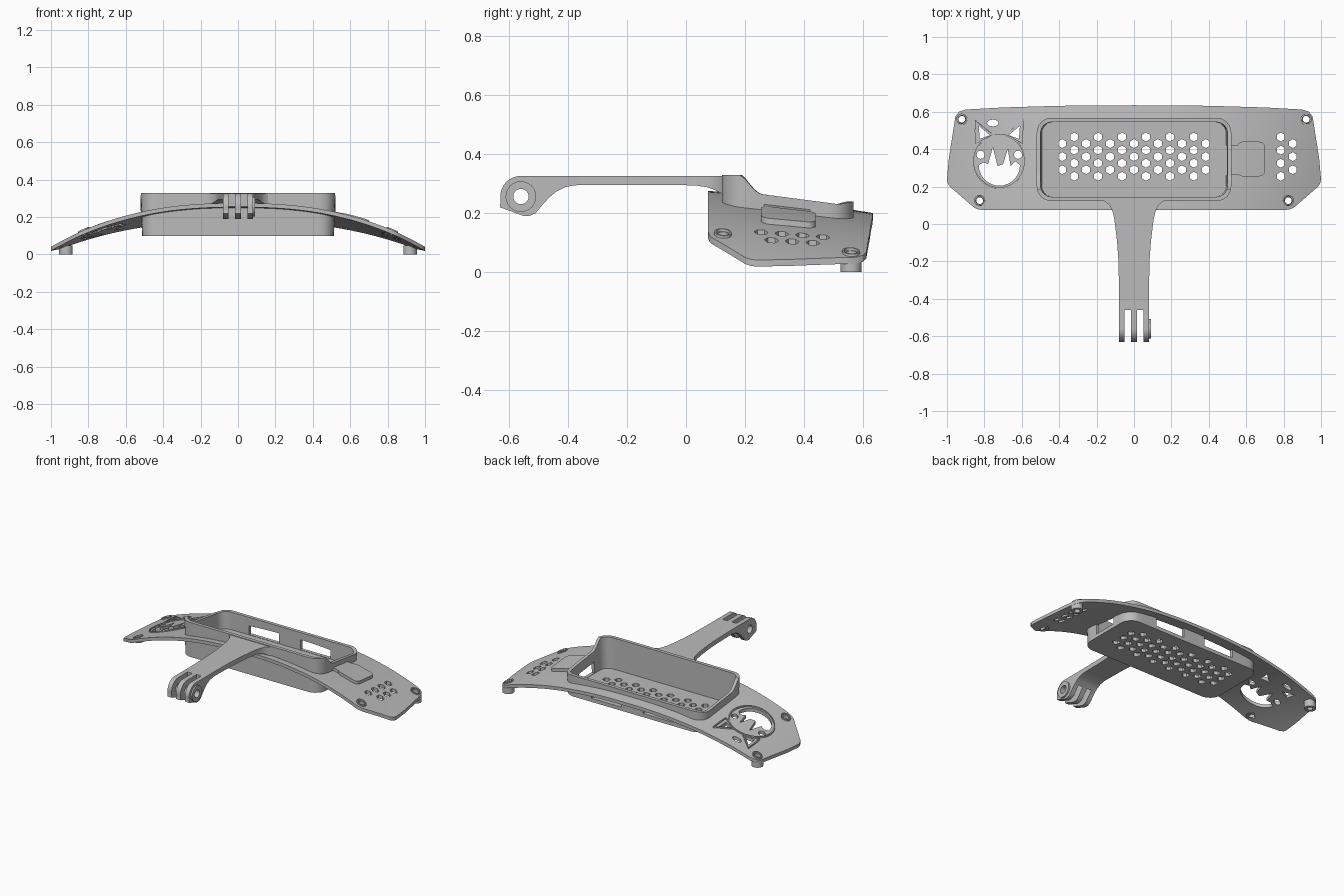
import bpy, bmesh, math
from math import cos, sin, pi, radians

if "Cube" in bpy.data.objects:
    bpy.data.objects.remove(bpy.data.objects["Cube"])

grey = bpy.data.materials.new("plain grey")
grey.use_nodes = True
grey.diffuse_color = (0.5, 0.5, 0.5, 1)
grey.node_tree.nodes["Principled BSDF"].inputs["Base Color"].default_value = (0.5, 0.5, 0.5, 1)


def surf(x, y):
    """Height of the curved plate's upper face."""
    t = max(0, (y - 0.08) / 0.555)
    mid = 0.275 - 0.075 * t ** 1.2
    return mid - (mid - 0.045 + 0.015 * t) * abs(x) ** 2.4


def finish(name, bm):
    bmesh.ops.recalc_face_normals(bm, faces=bm.faces[:])
    me = bpy.data.meshes.new(name)
    bm.to_mesh(me)
    bm.free()
    ob = bpy.data.objects.new(name, me)
    bpy.context.collection.objects.link(ob)
    me.materials.append(grey)
    return ob


def smooth(ob):
    bpy.ops.object.select_all(action='DESELECT')
    ob.select_set(True)
    bpy.context.view_layer.objects.active = ob
    bpy.ops.object.shade_smooth_by_angle(angle=radians(30))


def add_loft(bm, rings, loop=False):
    """Skin a list of equal rings; cap the ends or join last to first."""
    vs = [[bm.verts.new(p) for p in r] for r in rings]
    n = len(vs[0])
    for a, b in zip(vs, vs[1:] + (vs[:1] if loop else [])):
        for i in range(n):
            bm.faces.new((a[i], a[(i + 1) % n], b[(i + 1) % n], b[i]))
    if not loop:
        bm.faces.new(vs[0])
        bm.faces.new(vs[-1])


def loft(name, rings, loop=False):
    bm = bmesh.new()
    add_loft(bm, rings, loop)
    return finish(name, bm)


def lift(pts, z):
    return [(x, y, z) for x, y in pts]


def circle(cx, cy, r, n=24, a0=0, a1=2 * pi):
    return [(cx + r * cos(a0 + (a1 - a0) * i / n), cy + r * sin(a0 + (a1 - a0) * i / n)) for i in range(n)]


def rounded(x0, x1, y0, y1, r, steps=6, side=8):
    """Rounded rectangle with subdivided straight sides."""
    pts = []
    corners = [(x1 - r, y1 - r), (x0 + r, y1 - r), (x0 + r, y0 + r), (x1 - r, y0 + r)]
    for k, (cx, cy) in enumerate(corners):
        arc = [(cx + r * cos(k * pi / 2 + pi / 2 * i / steps),
                cy + r * sin(k * pi / 2 + pi / 2 * i / steps)) for i in range(steps + 1)]
        if pts:
            px, py = pts[-1]
            pts += [(px + (arc[0][0] - px) * i / side, py + (arc[0][1] - py) * i / side) for i in range(1, side)]
        pts += arc
    px, py = pts[-1]
    qx, qy = pts[0]
    return pts + [(px + (qx - px) * i / side, py + (qy - py) * i / side) for i in range(1, side)]


def cut(ob, outlines, z0=-0.2, z1=0.5, to3d=lift):
    """Cut straight prisms through an object."""
    bm = bmesh.new()
    for o in outlines:
        add_loft(bm, [to3d(o, z0), to3d(o, z1)])
    tool = finish("cutter", bm)
    tool.hide_render = True
    mod = ob.modifiers.new("cut", 'BOOLEAN')
    mod.operation, mod.solver, mod.object = 'DIFFERENCE', 'EXACT', tool
    bpy.context.view_layer.objects.active = ob
    bpy.ops.object.modifier_apply(modifier=mod.name)
    bpy.data.objects.remove(tool)


def sheet(name, outline, offset, thick):
    """Thin sheet that follows the curved surface."""
    bm = bmesh.new()
    bm.faces.new([bm.verts.new(p) for p in lift(outline, 0)])
    planes = [((i / 25, 0, 0), (1, 0, 0)) for i in range(-24, 25)]
    planes += [((0, i / 10, 0), (0, 1, 0)) for i in range(1, 7)]
    for co, no in planes:
        bmesh.ops.bisect_plane(bm, geom=bm.verts[:] + bm.edges[:] + bm.faces[:], plane_co=co, plane_no=no)
    for v in bm.verts:
        v.co.z = surf(v.co.x, v.co.y) + offset
    faces, rim = bm.faces[:], [e for e in bm.edges if e.is_boundary]
    low = {v: bm.verts.new((v.co.x, v.co.y, v.co.z - thick)) for v in bm.verts[:]}
    for f in faces:
        bm.faces.new([low[v] for v in reversed(f.verts)])
    for e in rim:
        a, b = e.verts
        bm.faces.new((a, b, low[b], low[a]))
    return finish(name, bm)


def hex_grid(x0, columns):
    """Staggered hexagons, four and three to a column."""
    return [circle(x0 + 0.064 * c, 0.255 + 0.07 * r + 0.035 * odd, 0.024, 6, pi / 6, pi / 6 + 2 * pi)
            for c, odd in columns for r in range(4 - odd)]


# Curved plate
half = [(0.4, 0.632), (0.7, 0.623), (0.9, 0.612), (0.935, 0.6), (0.955, 0.575), (0.99, 0.35), (1, 0.24),
        (0.997, 0.22), (0.985, 0.2), (0.86, 0.092), (0.84, 0.08), (0.81, 0.075)]
outline = [(0, 0.635)] + half + [(-x, y) for x, y in reversed(half)]
plate = sheet("curved_plate", outline, 0, 0.022)
inner = rounded(-0.5, 0.5, 0.145, 0.545, 0.06)
screws = [(s * x, y, z) for s in (-1, 1) for x, y, z in ((0.92, 0.56, 0), (0.825, 0.125, 0.105))]
cut(plate, [inner] + [circle(x, y, 0.02) for x, y, z in screws])
cut(plate, hex_grid(0.785, [(0, 0), (1, 1)]))

# Cat face openings: mouth with fringe, ears, cheeks and a puff
cx = -0.72
mouth = circle(cx, 0.315, 0.11, 18, pi, 2 * pi) + [(cx + 0.11, 0.315), (cx + 0.085, 0.335), (cx + 0.06, 0.31),
        (cx + 0.045, 0.4), (cx + 0.02, 0.32), (cx - 0.01, 0.31), (cx - 0.035, 0.41), (cx - 0.06, 0.32), (cx - 0.085, 0.33)]
ears = [[(cx + s * 0.105, 0.455), (cx + s * 0.11, 0.525), (cx + s * 0.05, 0.475)] for s in (-1, 1)]
cheeks = [circle(cx + s * 0.1, 0.37, 0.022, 12) for s in (-1, 1)]
puff = [[(cx - 0.035 + 1.7 * x, 0.54 + y) for x, y in circle(0, 0, 0.018, 16)]]
cut(plate, [mouth] + ears + cheeks + puff)
smooth(plate)


def band(name, path, width=0.007):
    """Fine raised line lying on the plate."""
    rings = []
    n = len(path)
    for i, (x, y) in enumerate(path):
        (ax, ay), (bx, by) = path[i - 1], path[(i + 1) % n]
        d = math.hypot(bx - ax, by - ay)
        nx, ny = (by - ay) / d * width / 2, (ax - bx) / d * width / 2
        p, q = (x + nx, y + ny), (x - nx, y - ny)
        rings.append([(*p, surf(*p) - 0.004), (*p, surf(*p) + 0.008), (*q, surf(*q) + 0.008), (*q, surf(*q) - 0.004)])
    return loft(name, rings, True)


band("cat_head_outline", [(cx + 1.05 * x, 0.335 + 1.1 * y) for x, y in circle(0, 0, 0.13, 40)])
for side, s in (("right", -1), ("left", 1)):
    band("cat_ear_outline_" + side, [(cx + s * 0.125, 0.43), (cx + s * 0.128, 0.49), (cx + s * 0.13, 0.555),
                                     (cx + s * 0.075, 0.51), (cx + s * 0.03, 0.475), (cx + s * 0.08, 0.452)])

# Tapped screw posts under the plate, with collars above
for i, (x, y, z) in enumerate(screws):
    s = 1 if x > 0 else -1
    top = surf(x + s * 0.035, y) - 0.004
    post = loft("screw_post_%d" % (i + 1), [lift(circle(x, y, 0.036), z), lift(circle(x, y, 0.036), top),
                lift(circle(x, y, 0.018), top), lift(circle(x, y, 0.018), z)], True)
    smooth(post)
    band("screw_collar_%d" % (i + 1), circle(x, y, 0.027), 0.006)

# Raised cable cover beside the tray
smooth(sheet("cable_cover", rounded(0.55, 0.7, 0.255, 0.44, 0.03), 0.02, 0.03))
smooth(sheet("cable_cover_neck", rounded(0.505, 0.58, 0.265, 0.42, 0.01), 0.019, 0.03))


# Tray: tall front wall, low sloping sides
def rim(y):
    low = 0.265 - 0.13 * (y - 0.25) if y < 0.52 else 0.23 + 0.2 * (y - 0.52)
    if y < 0.19:
        return 0.33
    if y < 0.26:
        return low + (0.33 - low) * (1 - sin((y - 0.19) / 0.07 * pi / 2))
    return low


outer = rounded(-0.52, 0.52, 0.122, 0.568, 0.08, 6, 24)
wall = rounded(-0.5, 0.5, 0.145, 0.545, 0.06, 6, 24)
foot = [(x * 0.985, y) for x, y in outer]
tray = loft("tray", [lift(foot, 0.1), [(x, y, rim(y)) for x, y in outer],
                     [(x, y, rim(y0)) for (x, y), (_, y0) in zip(wall, outer)],
                     [(x * 0.985, y, 0.122) for x, y in wall]])
cut(tray, hex_grid(-0.384, [(c, 1 - c % 2) for c in range(13)]), 0.05, 0.15)
# Wall windows: two at the back, one on the cable side
cut(tray, [[(x, 0.5), (x + 0.22, 0.5), (x + 0.22, 0.62), (x, 0.62)] for x in (-0.3, 0.08)], 0.124, 0.195)
cut(tray, [[(0.45, 0.26), (0.6, 0.26), (0.6, 0.42), (0.45, 0.42)]], 0.124, 0.2)
smooth(tray)

# Arm: flares into the tray's front wall
arm_rows = [(-0.36, 0.08, 0.295), (-0.2, 0.083, 0.295), (-0.1, 0.09, 0.295), (-0.03, 0.098, 0.295),
            (0.03, 0.106, 0.294), (0.07, 0.116, 0.288), (0.1, 0.13, 0.278), (0.12, 0.155, 0.265), (0.135, 0.19, 0.255)]
arm = loft("arm", [[(-w, y, 0.326), (w, y, 0.326), (w, y, zb), (-w, y, zb)] for y, w, zb in arm_rows])
smooth(arm)


# Hinge end: downturned profile with three prongs and a pin hole
def along_x(pts, x):
    return [(x, y, z) for y, z in pts]


eye = (-0.56, 0.256)
profile = [(-0.36, 0.326)] + circle(*eye, 0.07, 14, pi / 2, radians(200)) + [
    (-0.632, 0.22), (-0.55, 0.19), (-0.53, 0.191), (-0.51, 0.2), (-0.49, 0.224), (-0.465, 0.252),
    (-0.44, 0.273), (-0.41, 0.288), (-0.38, 0.294), (-0.36, 0.295)]
hinge = loft("hinge_prongs", [along_x(profile, -0.08), along_x(profile, 0.08)])
cut(hinge, [[(x, -0.7), (x + 0.034, -0.7), (x + 0.034, -0.46), (x, -0.46)] for x in (-0.05, 0.016)], 0, 0.5)
cut(hinge, [circle(*eye, 0.026)], -0.2, 0.2, along_x)
smooth(hinge)
nut = loft("hinge_nut_collar", [along_x(circle(*eye, r), x) for r, x in
                               ((0.052, 0.078), (0.052, 0.09), (0.026, 0.09), (0.026, 0.078))], True)
smooth(nut)
